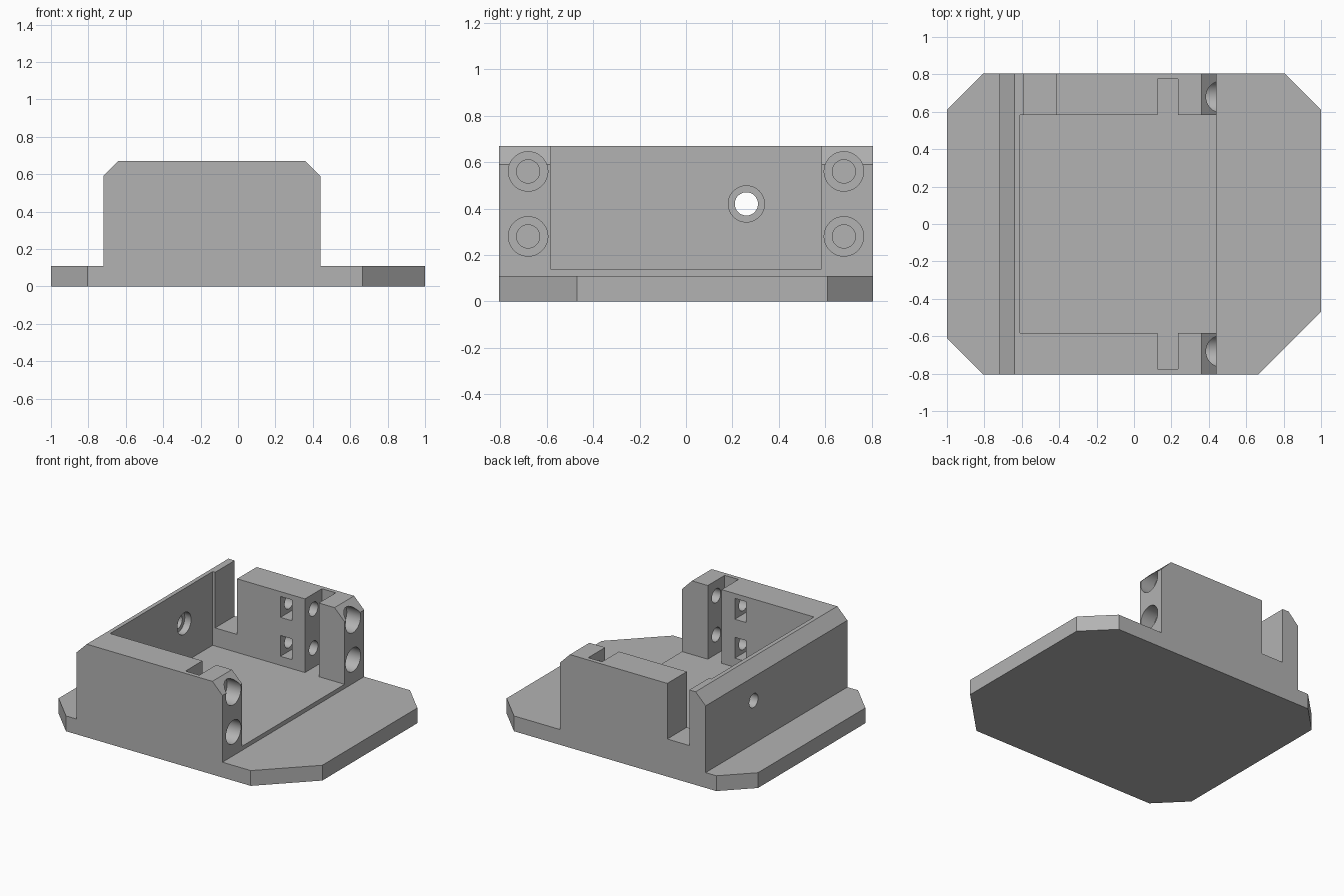
import bpy
import bmesh
import math
from mathutils import Vector

default = bpy.data.objects.get("Cube")
if default:
    bpy.data.objects.remove(default, do_unlink=True)

# Single plain grey
grey = bpy.data.materials.new("plain_grey")
grey.use_nodes = True
COLOUR = (0.45, 0.45, 0.45, 1)
grey.diffuse_color = COLOUR
grey.node_tree.nodes["Principled BSDF"].inputs["Base Color"].default_value = COLOUR


def prism(name, outline, axis, start, end):
    """Extrude a 2D outline along the x, y or z axis."""
    place = {
        "x": lambda a, b, t: (t, a, b),
        "y": lambda a, b, t: (a, t, b),
        "z": lambda a, b, t: (a, b, t),
    }[axis]
    bm = bmesh.new()
    face = bm.faces.new([bm.verts.new(place(a, b, start)) for a, b in outline])
    grown = bmesh.ops.extrude_face_region(bm, geom=[face])
    moved = [g for g in grown["geom"] if isinstance(g, bmesh.types.BMVert)]
    bmesh.ops.translate(bm, verts=moved, vec=Vector(place(0, 0, end - start)))
    bmesh.ops.recalc_face_normals(bm, faces=bm.faces)
    mesh = bpy.data.meshes.new(name)
    bm.to_mesh(mesh)
    bm.free()
    mesh.materials.append(grey)
    obj = bpy.data.objects.new(name, mesh)
    bpy.context.collection.objects.link(obj)
    return obj


def rect(a0, a1, b0, b1):
    return [(a0, b0), (a1, b0), (a1, b1), (a0, b1)]


def circle(a, b, radius, sides=48):
    steps = [math.tau * i / sides for i in range(sides)]
    return [(a + radius * math.cos(t), b + radius * math.sin(t)) for t in steps]


def cut(target, outline, axis, start, end):
    """Subtract a prism from the target and discard the cutter."""
    cutter = prism("cutter", outline, axis, start, end)
    cutter.hide_render = True
    mod = target.modifiers.new("cut", "BOOLEAN")
    mod.operation = "DIFFERENCE"
    mod.solver = "EXACT"
    mod.object = cutter
    bpy.context.view_layer.objects.active = target
    bpy.ops.object.modifier_apply(modifier=mod.name)
    bpy.data.objects.remove(cutter, do_unlink=True)


# Base flange and raised block share one stepped profile
HALF = 0.805
profile = [(-1, 0), (1, 0), (1, 0.11), (0.44, 0.11), (0.44, 0.59), (0.36, 0.67),
           (-0.64, 0.67), (-0.72, 0.59), (-0.72, 0.11), (-1, 0.11)]
housing = prism("mounting_housing", profile, "y", -HALF, HALF)

# Clipped flange corners, one larger than the others
for sx, sy, dx, dy in ((-1, -1, 0.195, 0.195), (-1, 1, 0.195, 0.195),
                       (1, 1, 0.195, 0.195), (1, -1, 0.335, 0.335)):
    corner = [(sx * (1 - 2 * dx), sy * (HALF + dy)),
              (sx * (1 + dx), sy * (HALF - 2 * dy)),
              (sx * (1 + dx), sy * (HALF + dy))]
    cut(housing, corner, "z", -0.1, 0.3)

# Open tray with a keyed slot in each side wall
INNER, KEY = 0.583, 0.775
half = [(0.6, INNER), (0.235, INNER), (0.235, KEY),
        (0.125, KEY), (0.125, INNER), (-0.61, INNER)]
tray = half + [(x, -y) for x, y in reversed(half)]
cut(housing, tray, "z", 0.14, 0.9)

# Cable notch through the back wall
cut(housing, rect(-0.59, -0.415, 0.5, 0.9), "z", 0.27, 0.9)

# Screw bores, counterbores and nut pockets in both side walls
for side in (-1, 1):
    y = side * 0.68
    for z in (0.28, 0.56):
        cut(housing, rect(*sorted((side * 0.5, side * KEY)), z - 0.075, z + 0.075),
            "x", -0.07, 0.02)
        cut(housing, circle(y, z, 0.05), "x", -0.16, 0.6)
        cut(housing, circle(y, z, 0.085), "x", 0.33, 0.6)

# Through hole in the end wall, recessed on the inside
cut(housing, circle(0.26, 0.42, 0.05), "x", -0.9, -0.5)
cut(housing, circle(0.26, 0.42, 0.078), "x", -0.66, -0.5)

# Smooth bores, sharp machined edges
bpy.ops.object.select_all(action="DESELECT")
housing.select_set(True)
bpy.context.view_layer.objects.active = housing
bpy.ops.object.shade_smooth_by_angle(angle=math.radians(30))
